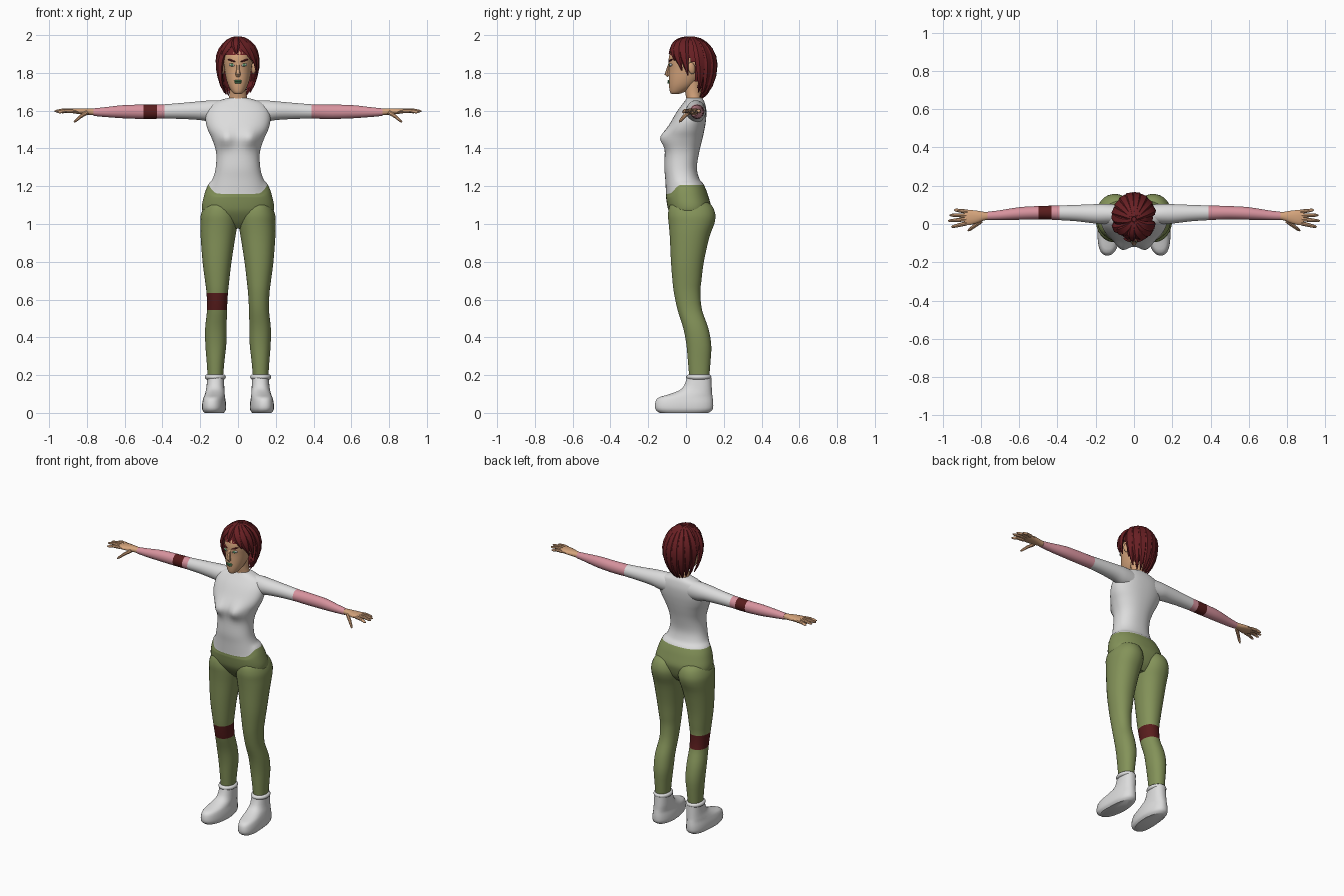
import bpy, bmesh, math
from math import cos, sin, pi, radians, exp
from mathutils import Vector, Matrix, Euler

if "Cube" in bpy.data.objects:
    bpy.data.objects.remove(bpy.data.objects["Cube"], do_unlink=True)


def material(name, r, g, b):
    m = bpy.data.materials.new(name)
    m.use_nodes = True
    m.diffuse_color = (r, g, b, 1)
    bsdf = m.node_tree.nodes["Principled BSDF"]
    bsdf.inputs["Base Color"].default_value = (r, g, b, 1)
    bsdf.inputs["Roughness"].default_value = 0.8
    return m


WHITE = material("soft white", .72, .72, .72)
GREEN = material("olive green", .23, .29, .10)
SKIN = material("warm skin", .66, .37, .20)
HAIR = material("dark red hair", .14, .014, .017)
BAND = material("maroon band", .10, .012, .012)
PINK = material("dusty pink", .68, .29, .34)
JADE = material("jade green", .10, .30, .13)
parts = []


def finish(name, bm, mats):
    bmesh.ops.recalc_face_normals(bm, faces=bm.faces)
    me = bpy.data.meshes.new(name)
    bm.to_mesh(me)
    bm.free()
    for m in mats:
        me.materials.append(m)
    ob = bpy.data.objects.new(name, me)
    bpy.context.collection.objects.link(ob)
    parts.append(ob)
    return ob


def skin_rings(bm, rings):
    """Bridge rings of points into a closed tube."""
    vr = [[bm.verts.new(p) for p in ring] for ring in rings]
    n = len(vr[0])
    for a, b in zip(vr, vr[1:]):
        for i in range(n):
            bm.faces.new((a[i], a[(i + 1) % n], b[(i + 1) % n], b[i]))
    bm.faces.new(vr[0])
    bm.faces.new(vr[-1])


def smooth_stations(st, sub):
    """Catmull-Rom interpolation between the given cross-sections."""
    out = []
    for i in range(len(st) - 1):
        p0, p1, p2, p3 = st[max(i - 1, 0)], st[i], st[i + 1], st[min(i + 2, len(st) - 1)]
        for k in range(sub):
            t = k / sub
            out.append([b + .5 * t * (c - a + t * (2 * a - 5 * b + 4 * c - d + t * (3 * (b - c) + d - a)))
                        for a, b, c, d in zip(p0, p1, p2, p3)])
    return out + [list(st[-1])]


def loft(name, st, mats, axis="z", side=1, paint=None, tweak=None, n=28, e=.92, sub=3):
    """Rounded sections (position, u0, u1, v0, v1) along z, or along x for arms."""
    bm = bmesh.new()
    rings = []
    for s, u0, u1, v0, v1 in smooth_stations(st, sub):
        ring = []
        for k in range(n):
            a = 2 * pi * (k + .5) / n
            u = (u0 + u1) / 2 + (u1 - u0) / 2 * math.copysign(abs(cos(a)) ** e, cos(a))
            v = (v0 + v1) / 2 + (v1 - v0) / 2 * math.copysign(abs(sin(a)) ** e, sin(a))
            ring.append(Vector((u, v, s)) if axis == "z" else Vector((s, u, v)))
        rings.append(ring)
    skin_rings(bm, rings)
    if paint:
        for f in bm.faces:
            f.material_index = paint(f.calc_center_median())
    for v in bm.verts:
        if tweak:
            v.co = tweak(v.co)
        v.co.x *= side
    return finish(name, bm, mats)


def tube(name, path, mat, n=8):
    """Flattened tube along (point, normal, half width, half thickness)."""
    rings = []
    for i, (p, nrm, w, h) in enumerate(path):
        t = path[min(i + 1, len(path) - 1)][0] - path[max(i - 1, 0)][0]
        b = t.cross(nrm).normalized()
        up = b.cross(t).normalized()
        rings.append([p + b * w * cos(2 * pi * k / n) + up * h * sin(2 * pi * k / n) for k in range(n)])
    bm = bmesh.new()
    skin_rings(bm, rings)
    return finish(name, bm, [mat])


def ellipsoid(name, loc, size, mat, rot=(0, 0, 0)):
    bm = bmesh.new()
    m = Matrix.Translation(loc) @ Euler(rot).to_matrix().to_4x4() @ Matrix.Diagonal((*size, 1))
    bmesh.ops.create_uvsphere(bm, u_segments=16, v_segments=10, radius=1, matrix=m)
    return finish(name, bm, [mat])


# Torso: shirt above the hem, hips below
HEM = 1.185


def shape_torso(p):
    x, y, z = p
    if y < -.02:
        for s in (-1, 1):
            y -= .034 * exp(-((x - s * .062) / .042) ** 2 - ((z - 1.455) / .045) ** 2)
    t = min(max((p.y + .09) / .06, 0), 1)
    z += (-.025 + .047 * t * t * (3 - 2 * t)) * exp(-((z - HEM) / .035) ** 2)
    return Vector((x, y, z))


def wide(z, r, y0, y1):
    return (z, -r, r, y0, y1)


loft("torso", [wide(.975, .09, -.02, .08), wide(1.01, .15, -.055, .11), wide(1.06, .185, -.088, .128),
               wide(1.1, .191, -.1, .132), wide(1.15, .178, -.106, .115), wide(HEM, .159, -.106, .095),
               wide(1.24, .133, -.11, .07), wide(1.3, .118, -.115, .058), wide(1.38, .116, -.112, .07),
               wide(1.45, .138, -.11, .087), wide(1.5, .161, -.1, .098), wide(1.55, .172, -.075, .106),
               wide(1.6, .165, -.045, .108), wide(1.64, .135, -.015, .1), wide(1.66, .08, 0, .09),
               wide(1.668, .05, .003, .082)],
     [GREEN, WHITE], paint=lambda c: int(c.z > HEM), tweak=shape_torso, n=40, e=.88, sub=4)

LEG = [(1.13, .04, .14, -.05, .08), (1.1, .02, .175, -.085, .135), (1.05, .002, .197, -.096, .156),
       (1.0, .002, .2, -.092, .15), (.93, .014, .198, -.086, .124), (.8, .034, .188, -.08, .095),
       (.7, .046, .175, -.072, .082), (.635, .053, .167, -.064, .076), (.545, .058, .164, -.045, .085),
       (.45, .06, .174, -.015, .118), (.36, .062, .173, .002, .134), (.27, .072, .166, .01, .13),
       (.18, .08, .16, .018, .122)]
ARM = [(.06, .0, .1, 1.53, 1.655), (.14, .0, .105, 1.538, 1.655), (.2, .002, .104, 1.55, 1.65),
       (.3, .014, .1, 1.556, 1.641), (.39, .02, .097, 1.558, 1.634), (.43, .022, .096, 1.557, 1.633),
       (.5, .024, .094, 1.556, 1.632), (.6, .022, .088, 1.559, 1.63), (.7, .02, .072, 1.566, 1.619),
       (.765, .02, .064, 1.572, 1.612)]
HAND = [(.75, .023, .061, 1.575, 1.609), (.785, .018, .064, 1.577, 1.612), (.82, .004, .07, 1.58, 1.613),
        (.86, -.006, .074, 1.584, 1.612), (.885, -.004, .073, 1.588, 1.609)]
SHOE = [(0, .075, .175, -.14, .12), (.018, .063, .186, -.162, .142), (.05, .063, .186, -.164, .145),
        (.08, .068, .18, -.148, .142), (.1, .07, .175, -.085, .139), (.13, .072, .168, -.02, .137),
        (.185, .074, .163, .004, .134)]


def toe_out(p):
    return Vector((p.x - .09 * min(p.y, 0), p.y, p.z))


# Limbs, built once per side
for side, label in ((1, "left"), (-1, "right")):
    banded = side < 0
    loft(label + "_leg", LEG, [GREEN, BAND], side=side,
         paint=lambda c: int(banded and .545 < c.z < .635))
    loft(label + "_arm", ARM, [WHITE, PINK, BAND], axis="x", side=side, e=1,
         paint=lambda c: 0 if c.x < .39 else 2 if banded and .43 < c.x < .5 else 1)
    loft(label + "_palm", HAND, [SKIN], axis="x", side=side, n=16)
    loft(label + "_shoe", SHOE, [WHITE], side=side, tweak=toe_out, e=.85)

    # Rolled sock cuff
    bpy.ops.mesh.primitive_torus_add(location=(side * .12, .068, .19), major_radius=.042,
                                     minor_radius=.014, major_segments=28, minor_segments=10)
    cuff = bpy.context.object
    cuff.name = label + "_sock_cuff"
    cuff.scale.y = 1.2
    cuff.data.materials.append(WHITE)
    parts.append(cuff)

    # Fingers and thumb: root and tip
    fingers = {"index": ((.875, .004, 1.598), (.955, -.016, 1.592)),
               "middle": ((.875, .025, 1.6), (.972, .016, 1.597)),
               "ring": ((.875, .045, 1.6), (.965, .046, 1.597)),
               "little": ((.87, .064, 1.598), (.94, .074, 1.592)),
               "thumb": ((.8, .015, 1.59), (.868, -.036, 1.54))}
    for finger, (root, tip) in fingers.items():
        a, b = Vector(root), Vector(tip)
        mid = a.lerp(b, .5) + Vector((0, 0, .004))
        path = [(a, .0115), (mid, .01), (a.lerp(b, .88), .0075), (b, .003)]
        tube(f"{label}_{finger}_finger",
             [(Vector((p.x * side, p.y, p.z)), Vector((0, 0, 1)), r, r) for p, r in path], SKIN)

    # Face features that come in pairs
    ellipsoid(label + "_ear", (side * .083, .03, 1.825), (.012, .02, .032), SKIN, (.2, 0, side * .4))
    ellipsoid(label + "_eye", (side * .033, -.081, 1.842), (.017, .008, .0075), WHITE, (0, -.12 * side, .35 * side))
    ellipsoid(label + "_iris", (side * .032, -.086, 1.842), (.0085, .005, .0075), JADE)
    ellipsoid(label + "_eyebrow", (side * .035, -.083, 1.866), (.024, .007, .0045), HAIR,
              (0, -.3 * side, .4 * side))

# Neck, head, nose and mouth
loft("neck", [wide(1.62, .062, .0, .09), wide(1.66, .05, .002, .085), wide(1.7, .044, -.005, .08),
              wide(1.76, .045, -.01, .08)], [SKIN], e=1)
loft("head", [wide(1.688, .016, -.076, -.04), wide(1.698, .03, -.085, -.01), wide(1.73, .05, -.09, .04),
              wide(1.77, .063, -.091, .075), wide(1.82, .072, -.09, .105), wide(1.86, .077, -.093, .12),
              wide(1.9, .077, -.087, .122), wide(1.93, .068, -.068, .112), wide(1.96, .045, -.03, .08)],
     [SKIN], e=.95)
tube("nose", [(Vector((0, -.088, 1.85)), Vector((0, -1, 0)), .007, .005),
              (Vector((0, -.096, 1.815)), Vector((0, -1, 0)), .009, .009),
              (Vector((0, -.1, 1.793)), Vector((0, -1, 0)), .014, .014),
              (Vector((0, -.092, 1.782)), Vector((0, -1, 0)), .011, .008)], SKIN)
ellipsoid("upper_lip", (0, -.091, 1.757), (.023, .007, .0055), JADE)
ellipsoid("lower_lip", (0, -.091, 1.748), (.018, .008, .0055), JADE)

# Hair: fitted cap plus overlapping tapered locks
CENTRE = Vector((0, .025, 1.84))


def scalp(phi, theta, k=1):
    rz = .147 if theta < 90 else .2
    a, t = radians(phi), radians(theta)
    return CENTRE + k * Vector((.104 * sin(t) * cos(a), .125 * sin(t) * sin(a), rz * cos(t)))


bm = bmesh.new()
bmesh.ops.create_uvsphere(bm, u_segments=32, v_segments=24, radius=1)
for v in bm.verts:
    v.co = CENTRE + Vector((v.co.x * .1, v.co.y * .123, v.co.z * (.145 if v.co.z > 0 else .17)))
bare = [f for f in bm.faces for c in [f.calc_center_median()]
        if (c.y < .055 and c.z < 1.895 - max(0, c.y + .03) * .5) or c.z < 1.715]
bmesh.ops.delete(bm, geom=bare, context="FACES")
finish("hair_cap", bm, [HAIR])


def lock(i, phi, sweep, end, width):
    path, steps = [], 9
    for k in range(steps + 1):
        t = k / steps
        th = 6 + (end - 6) * t
        p = scalp(phi + sweep * t, th)
        taper = (.35 + .65 * min(1, t * 2.2)) * min(1, .08 + (1 - t) * 2.4)
        path.append((p, (p - CENTRE).normalized(), width * taper, .017 * taper + .002))
    tube(f"hair_lock_{i}", path, HAIR, n=6)


# Locks: start angle, sideways sweep, end angle from the crown, half width
LOCKS = [(-62, 40, 98, .034), (-85, 40, 80, .032), (-105, 10, 66, .026), (-125, -30, 84, .034),
         (-140, -32, 137, .03), (-35, 28, 106, .03), (-165, -35, 118, .03)]
LOCKS += [(20 + 20 * k, 8 - k, 136 + 16 * sin(pi * k / 7) + 4 * (k % 2), .032) for k in range(8)]
for i, spec in enumerate(LOCKS):
    lock(i + 1, *spec)

# Smooth shading, keeping creases
bpy.ops.object.select_all(action="DESELECT")
for ob in parts:
    ob.select_set(True)
bpy.context.view_layer.objects.active = parts[0]
bpy.ops.object.shade_smooth_by_angle(angle=radians(42))
